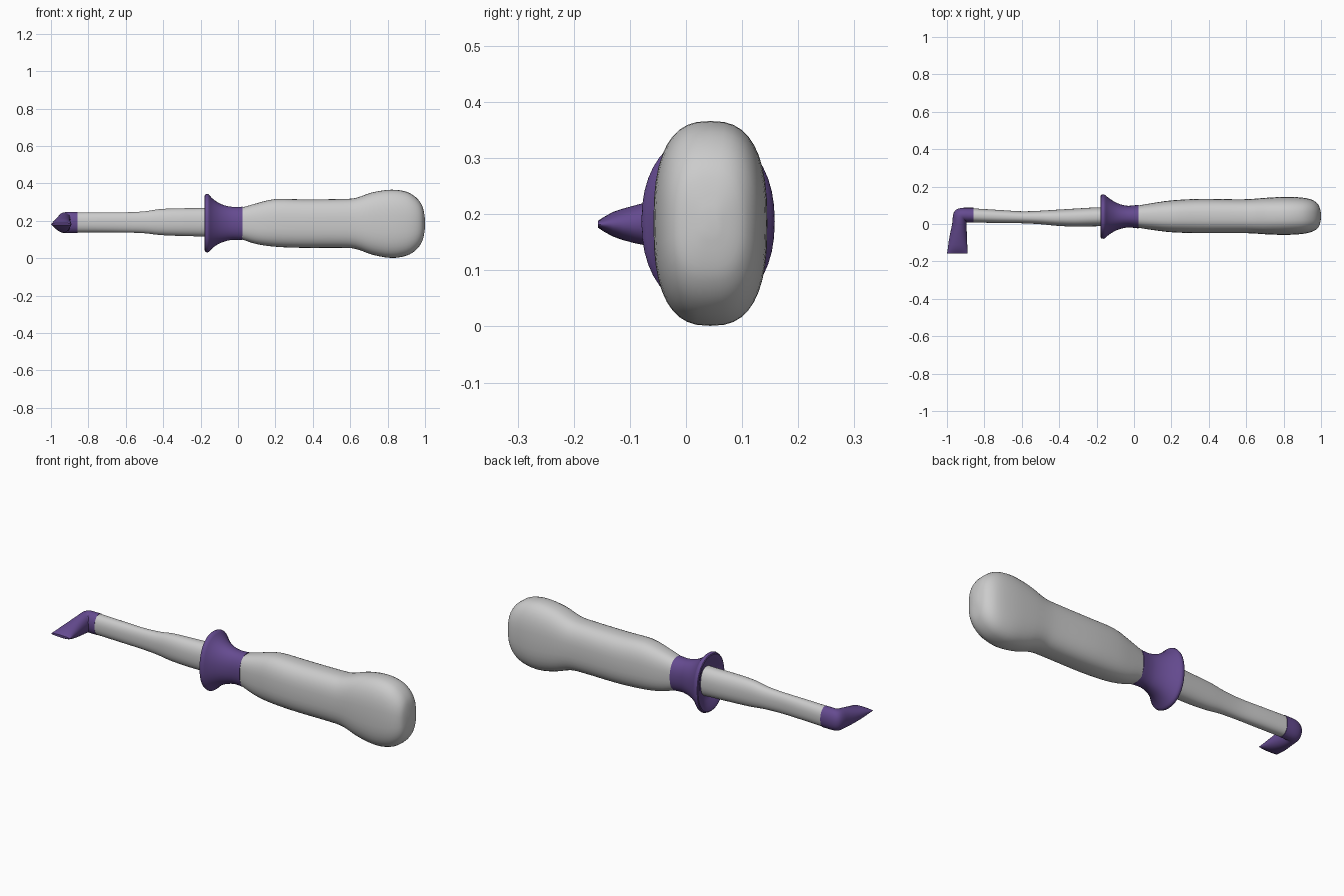
import bpy, bmesh, math
from mathutils import Vector

purple = bpy.data.materials.new("purple")
purple.diffuse_color = (0.13, 0.07, 0.28, 1)


def catmull(a, b, c, d, t):
    return [0.5 * (2*q + (r-p)*t + (2*p-5*q+4*r-s)*t*t + (3*q-p-3*r+s)*t**3)
            for p, q, r, s in zip(a, b, c, d)]


def loft(name, sections, power, steps=1, material=None, segs=40, closed=False):
    """Section: x, y, z centre, half width, half height, turn angle in degrees."""
    rows = []
    n = len(sections)
    for i in range(n - 1):
        pts = [sections[min(max(j, 0), n - 1)] for j in range(i - 1, i + 3)]
        rows += [catmull(*pts, k / steps) for k in range(steps)]
    rows.append(sections[-1])
    bm = bmesh.new()
    rings = []
    for x, y, z, w, h, turn in rows:
        a = math.radians(turn)
        side = Vector((-math.sin(a), math.cos(a), 0))
        ring = []
        for k in range(segs):
            t = 2 * math.pi * k / segs
            c, s = math.cos(t), math.sin(t)
            u = math.copysign(abs(c) ** (2 / power), c)
            v = math.copysign(abs(s) ** (2 / power), s)
            ring.append(bm.verts.new(Vector((x, y, z)) + side*w*u + Vector((0, 0, h*v))))
        rings.append(ring)
    pairs = list(zip(rings, rings[1:]))
    if closed:
        pairs.append((rings[-1], rings[0]))
    for r, q in pairs:
        for k in range(segs):
            m = (k + 1) % segs
            bm.faces.new((r[k], r[m], q[m], q[k]))
    if not closed:
        bm.faces.new(rings[0])
        bm.faces.new(rings[-1])
    bmesh.ops.recalc_face_normals(bm, faces=bm.faces)
    mesh = bpy.data.meshes.new(name)
    bm.to_mesh(mesh)
    bm.free()
    ob = bpy.data.objects.new(name, mesh)
    bpy.context.collection.objects.link(ob)
    if material:
        mesh.materials.append(material)
    bpy.ops.object.select_all(action='DESELECT')
    ob.select_set(True)
    bpy.context.view_layer.objects.active = ob
    bpy.ops.object.shade_smooth_by_angle(angle=math.radians(35))
    return ob


def span(x, y0, y1, z0, z1):
    return (x, (y0+y1)/2, (z0+z1)/2, (y1-y0)/2, (z1-z0)/2, 0)


# Bulbous grip
loft("grip", [
    span(0.00, -.015, .095, .105, .265), span(0.03, -.021, .100, .097, .273),
    span(0.10, -.032, .112, .075, .293), span(0.20, -.044, .126, .061, .316),
    span(0.35, -.049, .134, .055, .314), span(0.55, -.049, .132, .055, .316),
    span(0.63, -.050, .134, .049, .322), span(0.72, -.056, .141, .018, .352),
    span(0.82, -.058, .145, .001, .366), span(0.90, -.053, .141, .013, .355),
    span(0.95, -.042, .130, .042, .326), span(0.98, -.025, .110, .080, .290),
    span(0.993, -.002, .087, .118, .252), span(1.00, .03, .058, .165, .205)],
    2.6, 3)

# Flared collar with a dished front
loft("collar", [
    span(0.025, -.024, .103, .096, .275), span(-0.03, -.018, .097, .098, .274),
    span(-0.075, -.027, .106, .088, .283), span(-0.11, -.042, .122, .073, .299),
    span(-0.14, -.062, .143, .050, .322), span(-0.158, -.078, .157, .032, .342),
    span(-0.170, -.078, .157, .032, .342), span(-0.178, -.072, .152, .040, .335),
    span(-0.170, -.050, .130, .065, .312), span(-0.150, -.015, .095, .110, .270)],
    2.2, 2, purple)

# Slim shaft
loft("shaft", [
    span(-0.12, -.012, .090, .112, .270), span(-0.20, -.012, .089, .116, .268),
    span(-0.32, -.014, .082, .119, .266), span(-0.42, -.009, .076, .124, .262),
    span(-0.50, -.001, .071, .133, .250), span(-0.60, .004, .068, .137, .245),
    span(-0.72, .005, .075, .138, .245), span(-0.87, .009, .084, .138, .245)],
    2.3, 3)

# Hooked tip: sleeve turning into a flattened blade
loft("tip", [
    (-0.858, .047, .191, .040, .056, 0), (-0.89, .047, .191, .040, .056, 0),
    (-0.912, .047, .191, .041, .056, 22), (-0.925, .042, .190, .044, .055, 45),
    (-0.931, .028, .189, .040, .054, 68), (-0.933, .000, .187, .039, .051, 82),
    (-0.937, -.040, .184, .043, .045, 85), (-0.941, -.090, .182, .049, .034, 88),
    (-0.943, -.130, .182, .052, .022, 90), (-0.945, -.157, .182, .055, .006, 90)],
    2.1, 2, purple)
